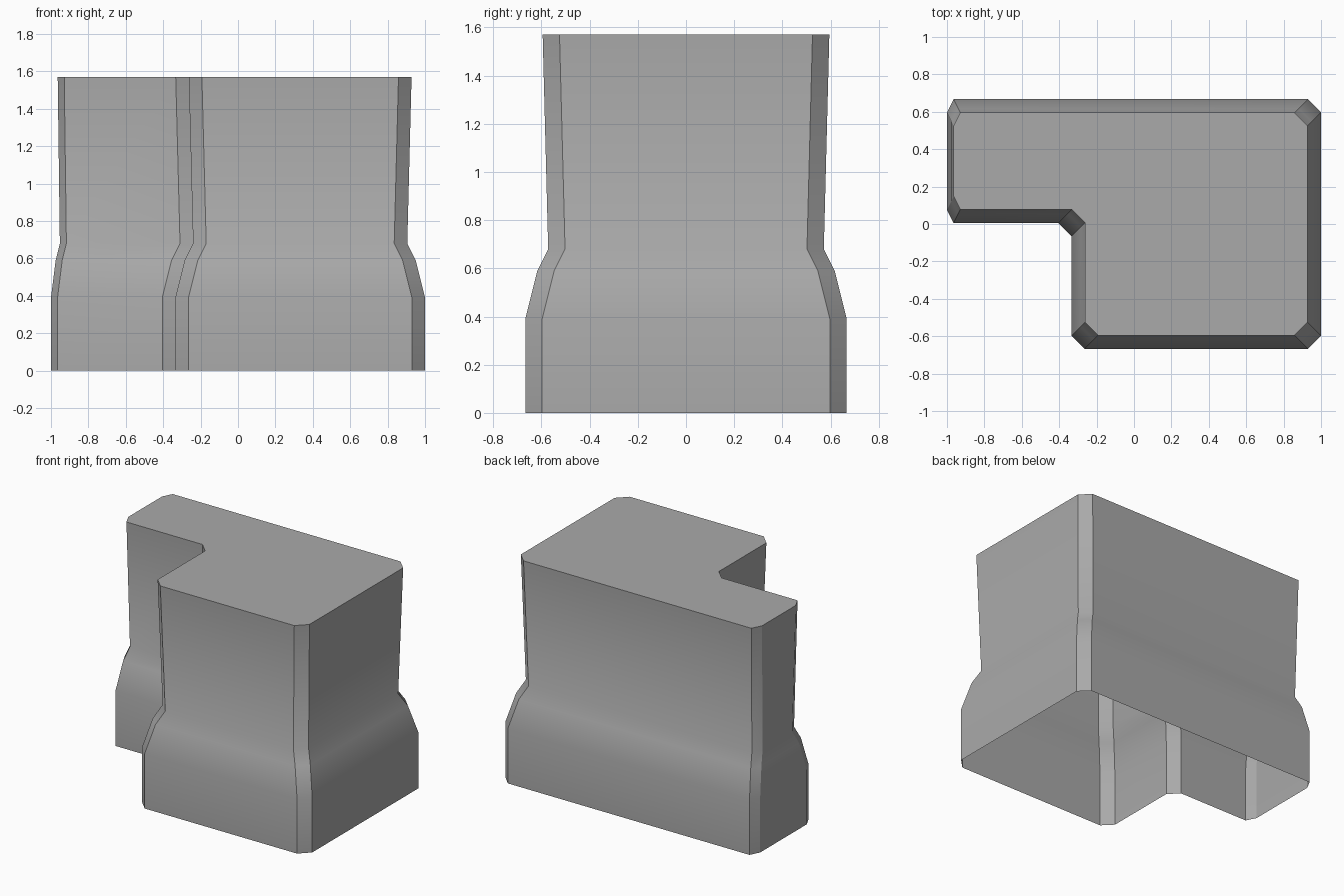
import bpy
import bmesh

cube = bpy.data.objects.get("Cube")
if cube:
    bpy.data.objects.remove(cube, do_unlink=True)

# One flat grey
grey = bpy.data.materials.new("plain grey")
grey.use_nodes = True
colour = (0.4, 0.4, 0.4, 1)
grey.diffuse_color = colour
grey.node_tree.nodes["Principled BSDF"].inputs["Base Color"].default_value = colour

# L-shaped plan, anticlockwise: corner, inward direction, chamfer before and after
# (the narrow end tapers half as much, so its inward x is halved)
C = 0.07
CORNERS = [
    ((-0.335, -0.667), (1, 1), (0, C), (C, 0)),
    ((1, -0.667), (-1, 1), (-C, 0), (0, C)),
    ((1, 0.667), (-1, -1), (0, -C), (-C, 0)),
    ((-1, 0.667), (0.5, -1), (C / 2, 0), (0, -C)),
    ((-1, 0.005), (0.5, 1), (0, C), (C / 2, 0)),
    ((-0.335, 0.005), (1, 1), (-C, 0), (0, -C)),
]
# Wall profile: height, inset
PROFILE = [(0, 0), (0.39, 0), (0.59, 0.05), (0.68, 0.095), (1.57, 0.072)]

bm = bmesh.new()


def make_ring(z, inset):
    ring = []
    for (x, y), (ix, iy), before, after in CORNERS:
        for dx, dy in (before, after):
            ring.append(bm.verts.new((x + dx + ix * inset, y + dy + iy * inset, z)))
    return ring


# Walls, open underneath, smooth along the height
rings = [make_ring(z, inset) for z, inset in PROFILE]
for low, high in zip(rings, rings[1:]):
    count = len(low)
    for i in range(count):
        j = (i + 1) % count
        bm.faces.new((low[i], low[j], high[j], high[i])).smooth = True

# Flat top
bm.faces.new(rings[-1])

# Crisp chamfer lines and top rim
top = PROFILE[-1][0]
for edge in bm.edges:
    a, b = edge.verts
    if abs(a.co.z - b.co.z) > 0.01 or a.co.z > top - 0.01:
        edge.smooth = False

mesh = bpy.data.meshes.new("l_shaped_block")
bm.to_mesh(mesh)
bm.free()
mesh.materials.append(grey)
block = bpy.data.objects.new("l_shaped_block", mesh)
bpy.context.collection.objects.link(block)
